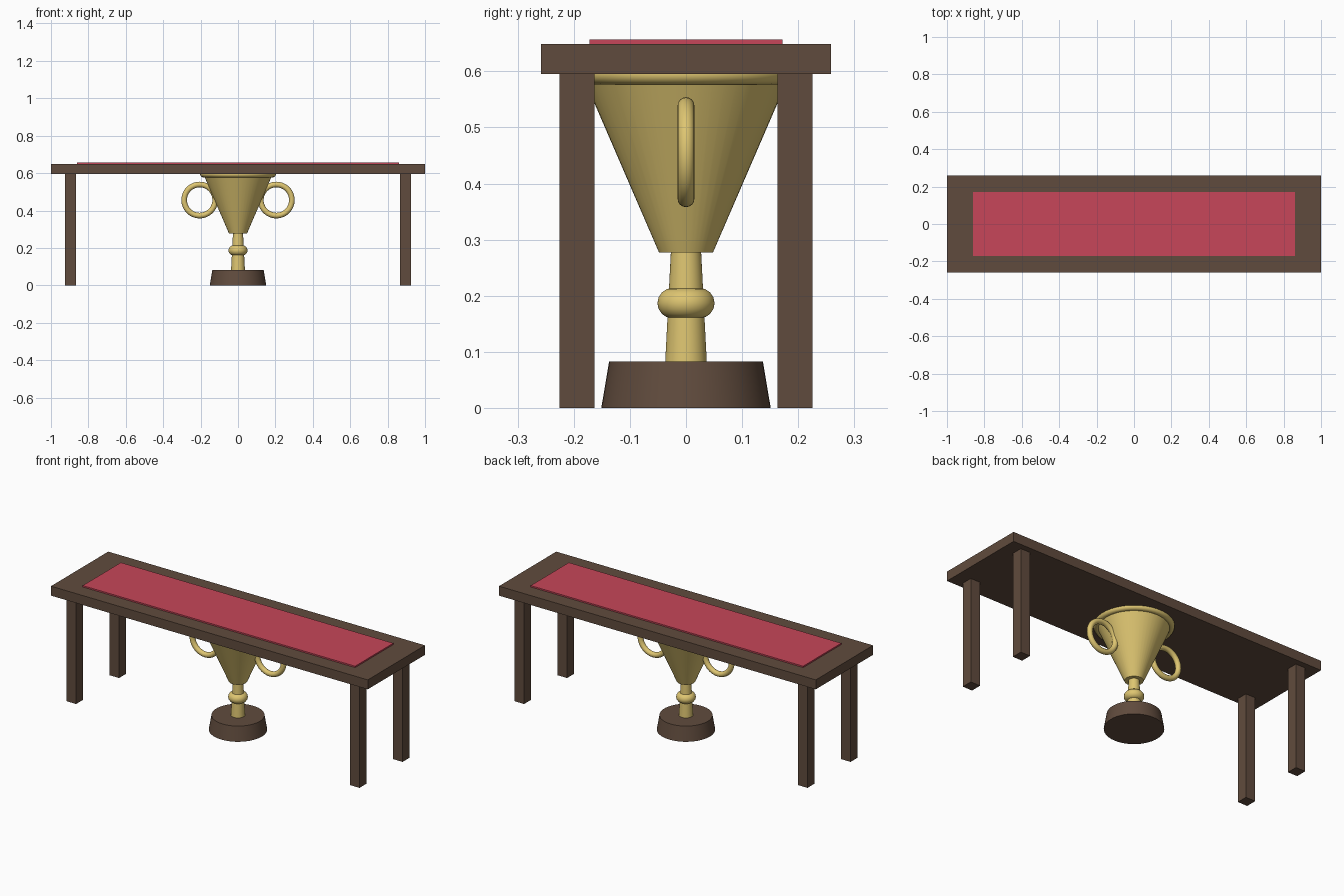
import bpy
import math

if "Cube" in bpy.data.objects:
    bpy.data.objects.remove(bpy.data.objects["Cube"])


def material(name, colour):
    mat = bpy.data.materials.new(name)
    mat.use_nodes = True
    mat.diffuse_color = (*colour, 1)
    mat.node_tree.nodes["Principled BSDF"].inputs["Base Color"].default_value = (*colour, 1)
    return mat


wood = material("dark wood", (0.118, 0.071, 0.047))
red = material("red cloth", (0.57, 0.062, 0.1))
gold = material("gold", (0.73, 0.56, 0.165))


def finish(name, mat, smooth=False):
    obj = bpy.context.object
    obj.name = name
    obj.data.materials.append(mat)
    if smooth:
        bpy.ops.object.shade_smooth_by_angle(angle=math.radians(35))
    return obj


def box(name, mat, x, y, z):
    """Box given by its (min, max) range on each axis."""
    spans = (x, y, z)
    bpy.ops.mesh.primitive_cube_add(size=1, location=[(a + b) / 2 for a, b in spans])
    bpy.context.object.scale = [b - a for a, b in spans]
    bpy.ops.object.transform_apply(location=False, rotation=False, scale=True)
    return finish(name, mat)


def cone(name, mat, bottom, top, r_bottom, r_top):
    bpy.ops.mesh.primitive_cone_add(vertices=48, radius1=r_bottom, radius2=r_top,
                                    depth=top - bottom, location=(0, 0, (top + bottom) / 2))
    return finish(name, mat, True)


def ring(name, mat, location, major, minor, rotation=(0, 0, 0)):
    bpy.ops.mesh.primitive_torus_add(major_segments=48, minor_segments=16,
                                     major_radius=major, minor_radius=minor,
                                     location=location, rotation=rotation)
    return finish(name, mat, True)


# Table: top, cloth runner and four square legs
box("table_top", wood, (-1, 1), (-0.258, 0.258), (0.595, 0.649))
box("cloth_runner", red, (-0.86, 0.86), (-0.172, 0.172), (0.648, 0.657))
for end, y in (("front", -0.194), ("back", 0.194)):
    for side, x in (("right", -0.895), ("left", 0.895)):
        box(f"{end}_{side}_leg", wood, (x - 0.03, x + 0.03),
            (y - 0.031, y + 0.031), (0, 0.596))

# Trophy: base, stem with knop, cup and rim
cone("trophy_base", wood, 0, 0.083, 0.151, 0.137)
cone("trophy_stem", gold, 0.083, 0.278, 0.037, 0.027)
ring("stem_knop", gold, (0, 0, 0.187), 0.024, 0.027)
cone("trophy_cup", gold, 0.277, 0.596, 0.048, 0.186)
ring("cup_rim", gold, (0, 0, 0.595), 0.185, 0.018)

# Upright ring handles on both sides of the cup
for side, x in (("right", -0.205), ("left", 0.205)):
    ring(f"{side}_handle", gold, (x, 0, 0.456), 0.083, 0.015, (math.pi / 2, 0, 0))
